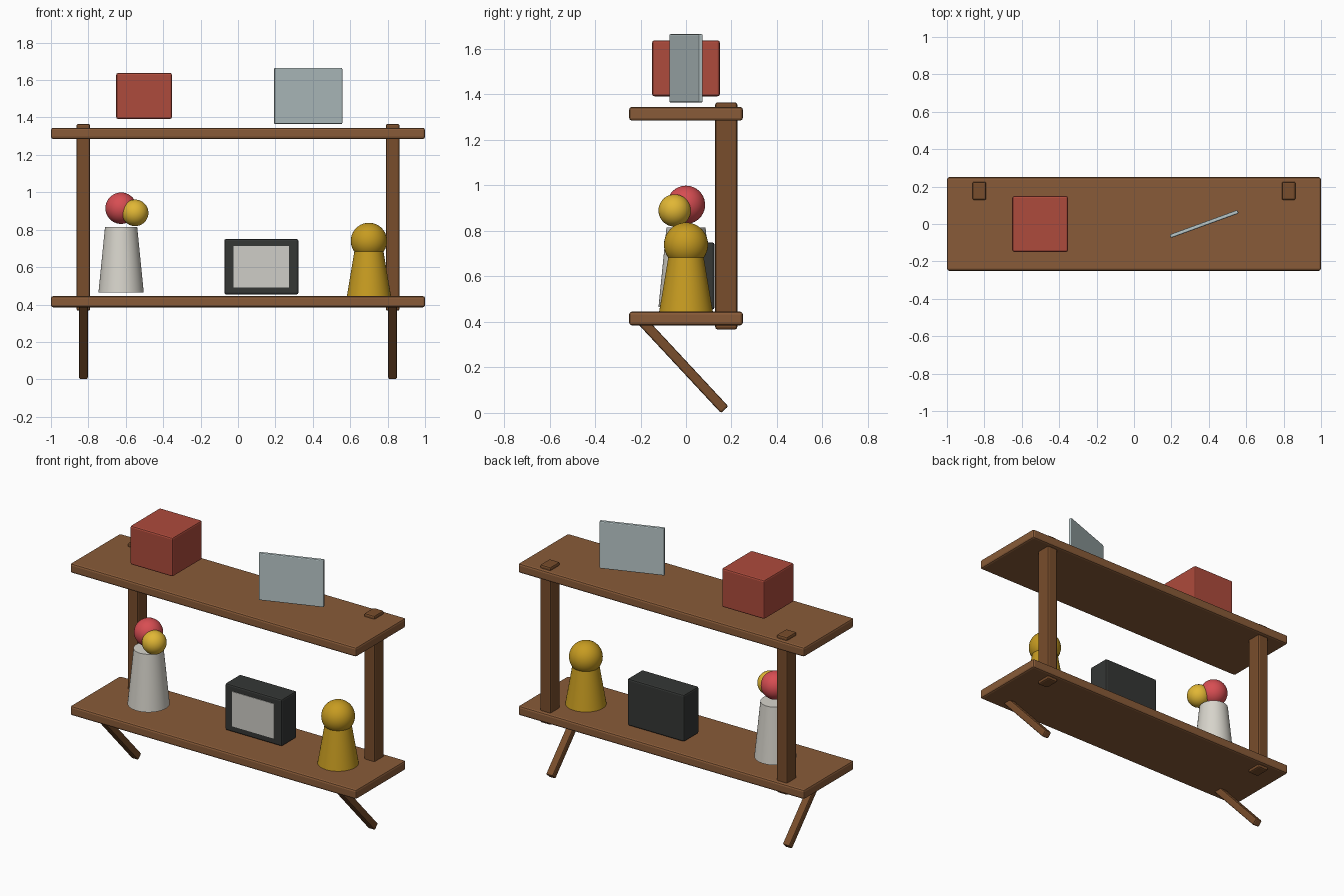
import bpy, math
from mathutils import Vector

if "Cube" in bpy.data.objects:
    bpy.data.objects.remove(bpy.data.objects["Cube"])


def material(name, rgb):
    m = bpy.data.materials.new(name)
    m.diffuse_color = (*rgb, 1)
    m.use_nodes = True
    m.node_tree.nodes["Principled BSDF"].inputs["Base Color"].default_value = m.diffuse_color
    return m


SHELF = material("shelf wood", (0.25, 0.105, 0.04))
POST = material("post wood", (0.19, 0.075, 0.025))
RED = material("box red", (0.42, 0.07, 0.045))
GLASS = material("pale glass", (0.48, 0.57, 0.58))
CERAMIC = material("ceramic", (0.68, 0.66, 0.60))
DARK = material("dark frame", (0.035, 0.038, 0.036))
PICTURE = material("picture", (0.62, 0.61, 0.57))
GOLD = material("gold", (0.57, 0.33, 0.015))
BLOOM_RED = material("bloom red", (0.68, 0.075, 0.085))
BLOOM_YELLOW = material("bloom yellow", (0.75, 0.47, 0.035))


def finish(name, mat):
    o = bpy.context.object
    o.name = name
    o.data.materials.append(mat)
    return o


def box(name, loc, size, mat, bevel=0.008, rot=(0, 0, 0)):
    bpy.ops.mesh.primitive_cube_add(size=1, location=loc, rotation=rot)
    o = finish(name, mat)
    o.scale = size
    bpy.ops.object.transform_apply(location=False, rotation=False, scale=True)
    if bevel:
        b = o.modifiers.new("soft edges", 'BEVEL')
        b.width = bevel
        b.segments = 2
    return o


def cone(name, x, y, z0, z1, r0, r1, mat):
    bpy.ops.mesh.primitive_cone_add(vertices=48, radius1=r0, radius2=r1, depth=z1 - z0,
                                    location=(x, y, (z0 + z1) / 2))
    finish(name, mat)
    bpy.ops.object.shade_smooth_by_angle(angle=math.radians(30))


def ball(name, loc, r, mat):
    bpy.ops.mesh.primitive_uv_sphere_add(segments=40, ring_count=20, radius=r, location=loc)
    finish(name, mat)
    bpy.ops.object.shade_smooth()


# Two shelf boards
for name, z in (("lower_shelf", 0.415), ("upper_shelf", 1.315)):
    box(name, (0, 0, z), (2, 0.5, 0.06), SHELF, 0.012)

# Rear posts and slanted braces, one pair per side
low, high = Vector((0, 0.17, 0.014)), Vector((0, -0.195, 0.406))
axis = high - low
tilt = math.atan2(-axis.y, axis.z)
for side, sx in (("left", -1), ("right", 1)):
    x = sx * 0.827
    box(side + "_post", (x, 0.177, 0.866), (0.074, 0.097, 0.998), POST, 0.01)
    mid = (low + high) / 2
    box(side + "_brace", (x, mid.y, mid.z), (0.048, 0.044, axis.length), POST, 0.008,
        (tilt, 0, 0))

# Objects above the upper shelf
box("red_box", (-0.502, 0, 1.515), (0.298, 0.298, 0.246), RED, 0.01)
box("glass_panel", (0.375, 0, 1.515), (0.386, 0.02, 0.30), GLASS, 0.006,
    (0, 0, math.radians(20)))

# Vase with two round blooms
cone("vase", -0.625, 0, 0.465, 0.815, 0.121, 0.086, CERAMIC)
ball("red_bloom", (-0.625, 0, 0.915), 0.084, BLOOM_RED)
ball("yellow_bloom", (-0.55, -0.05, 0.89), 0.071, BLOOM_YELLOW)

# Framed picture
box("picture_frame", (0.125, 0.05, 0.602), (0.397, 0.15, 0.296), DARK, 0.01)
box("picture_panel", (0.125, -0.022, 0.602), (0.296, 0.012, 0.22), PICTURE, 0)

# Round-headed figurine
cone("figurine_body", 0.7, 0, 0.445, 0.73, 0.118, 0.07, GOLD)
ball("figurine_head", (0.7, 0, 0.74), 0.097, GOLD)
